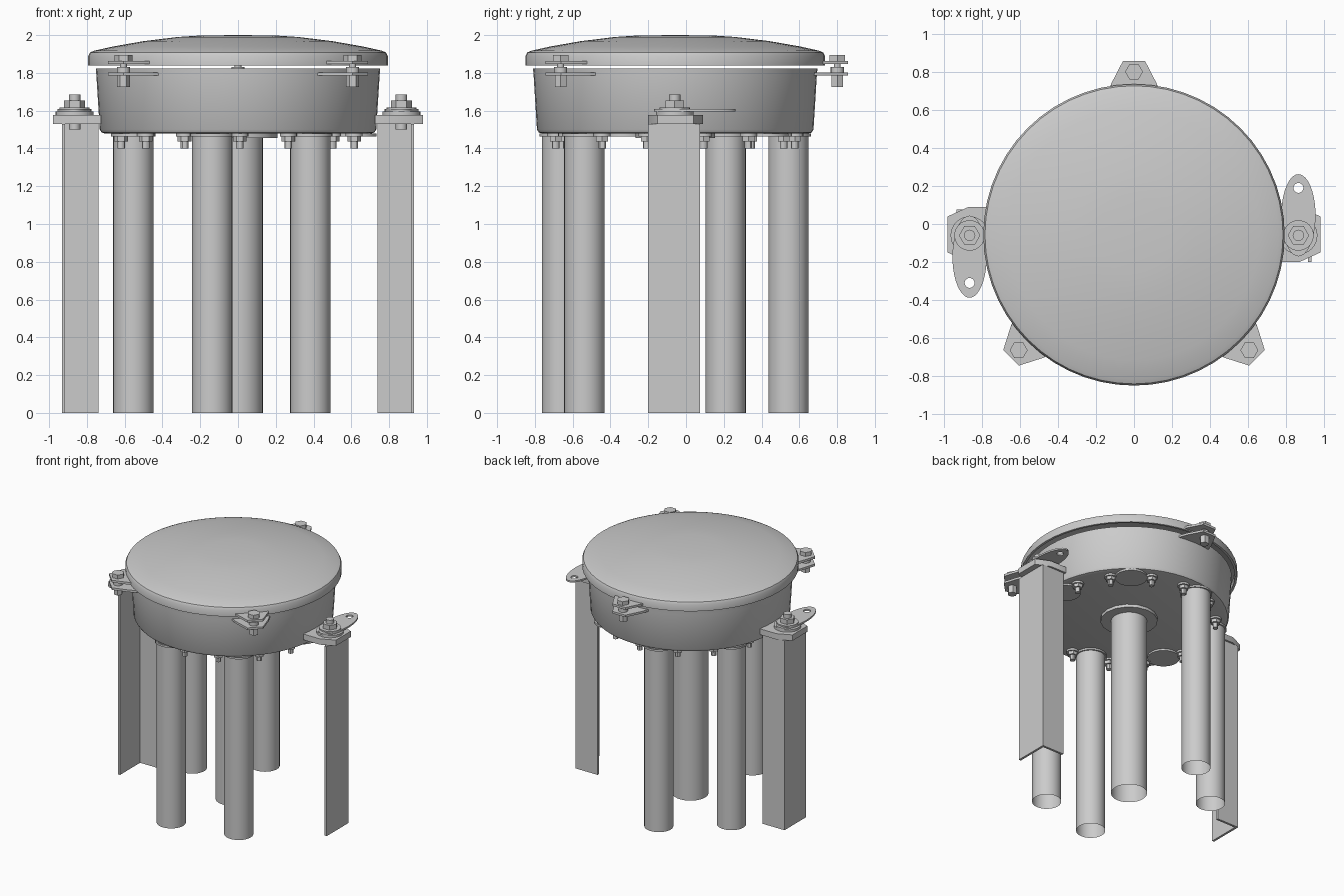
import bpy, bmesh
from math import sin, cos, pi, radians, atan2
from mathutils import Matrix, Vector

if "Cube" in bpy.data.objects:
    bpy.data.objects.remove(bpy.data.objects["Cube"])

CY = -0.057  # y of the basin axis


def finish(name, bm):
    bmesh.ops.recalc_face_normals(bm, faces=bm.faces)
    me = bpy.data.meshes.new(name)
    bm.to_mesh(me)
    bm.free()
    me.shade_smooth()
    me.set_sharp_from_angle(angle=radians(30))
    ob = bpy.data.objects.new(name, me)
    bpy.context.collection.objects.link(ob)
    return ob


def lathe(name, prof, n=32, x=0, y=CY, closed=False):
    """Revolve (radius, z) points about a vertical axis."""
    bm = bmesh.new()
    rings = []
    for r, z in prof:
        if r == 0:
            rings.append([bm.verts.new((x, y, z))] * n)
        else:
            rings.append([bm.verts.new((x + r * cos(2 * pi * i / n),
                                        y + r * sin(2 * pi * i / n), z)) for i in range(n)])
    pairs = list(zip(rings, rings[1:]))
    if closed:
        pairs.append((rings[-1], rings[0]))
    for a, b in pairs:
        for i in range(n):
            j = (i + 1) % n
            vs = list(dict.fromkeys((a[i], a[j], b[j], b[i])))
            if len(vs) > 2:
                bm.faces.new(vs)
    return finish(name, bm)


def cyl(name, x, y, r, z0, z1, n=24):
    return lathe(name, [(0, z0), (r, z0), (r, z1), (0, z1)], n, x, y)


def prism(name, pts, z0, z1, mat=Matrix()):
    """Extrude a flat outline between two heights."""
    bm = bmesh.new()
    f = bm.faces.new([bm.verts.new((px, py, z0)) for px, py in pts])
    ext = bmesh.ops.extrude_face_region(bm, geom=[f], use_keep_orig=True)
    top = [v for v in ext["geom"] if isinstance(v, bmesh.types.BMVert)]
    bmesh.ops.translate(bm, verts=top, vec=(0, 0, z1 - z0))
    bmesh.ops.transform(bm, matrix=mat, verts=bm.verts)
    return finish(name, bm)


def oval_lug(name, cx, cy, hx, hy, z0, z1):
    """Oval plate with a round hole near one end."""
    bm, n = bmesh.new(), 40
    rings = [[], [], [], []]
    for i in range(n):
        t = 2 * pi * i / n
        e = Vector((cx + 0.09 * cos(t), cy + 0.216 * sin(t)))
        h = Vector((hx, hy))
        q = h + (e - h).normalized() * 0.026
        for ring, p, z in zip(rings, (e, e, q, q), (z0, z1, z1, z0)):
            ring.append(bm.verts.new((p.x, p.y, z)))
    for k in range(4):
        a, b = rings[k], rings[(k + 1) % 4]
        for i in range(n):
            j = (i + 1) % n
            bm.faces.new((a[i], a[j], b[j], b[i]))
    return finish(name, bm)


# Domed lid and open basin, both thin shells
lathe("lid", [(0, 2.0), (0.2, 1.998), (0.32, 1.99), (0.5, 1.968), (0.66, 1.94), (0.76, 1.918),
              (0.784, 1.908), (0.793, 1.89), (0.793, 1.838), (0.775, 1.838), (0.775, 1.885),
              (0.75, 1.9), (0.5, 1.95), (0.3, 1.974), (0, 1.982)], 56)
lathe("basin", [(0, 1.478), (0.70, 1.478), (0.722, 1.484), (0.732, 1.5), (0.75, 1.79),
                (0.753, 1.822), (0.733, 1.822), (0.73, 1.79), (0.714, 1.51), (0.7, 1.498),
                (0, 1.498)], 56)

# Centre pipe with flange
lathe("centre_pipe", [(0.132, 0), (0.132, 1.478)])
lathe("centre_flange", [(0.132, 1.455), (0.21, 1.455), (0.21, 1.479), (0.132, 1.479)], 16, closed=True)

# Seven ports around the base, four carry pipes, three are blanked
for k in range(7):
    a = 2 * pi * k / 7
    c = Vector((0.615 * cos(a), CY + 0.615 * sin(a)))
    tan = Vector((-sin(a), cos(a)))
    if k in (2, 3, 5, 6):
        lathe(f"pipe_{k}", [(0.107, 0), (0.107, 1.478)], 32, c.x, c.y)
        lathe(f"port_flange_{k}", [(0.107, 1.464), (0.118, 1.464), (0.118, 1.479), (0.107, 1.479)],
              24, c.x, c.y, True)
    else:
        cyl(f"blank_cover_{k}", c.x, c.y, 0.118, 1.464, 1.479)
    for s in (-1, 1):
        p = c + tan * 0.15 * s
        cyl(f"port_washer_{k}", p.x, p.y, 0.045, 1.463, 1.479, 20)
        cyl(f"port_nut_{k}", p.x, p.y, 0.036, 1.438, 1.463, 6)
        cyl(f"port_bolt_{k}", p.x, p.y, 0.02, 1.4, 1.44, 12)

# Three lid clamps: an ear on lid and basin joined by a bolt
for k, deg in enumerate((90, 225, 315)):
    a = radians(deg)
    m = Matrix.Translation((0, CY, 0)) @ Matrix.Rotation(a, 4, 'Z')
    prism(f"lid_ear_{k}", [(0.77, -0.123), (0.795, -0.12), (0.915, -0.058),
                           (0.915, 0.058), (0.795, 0.12), (0.77, 0.123)], 1.846, 1.864, m)
    prism(f"basin_ear_{k}", [(0.735, -0.14), (0.795, -0.12), (0.915, -0.058),
                             (0.915, 0.058), (0.795, 0.12), (0.735, 0.14)], 1.786, 1.803, m)
    x, y = 0.858 * cos(a), CY + 0.858 * sin(a)
    cyl(f"clamp_head_{k}", x, y, 0.047, 1.864, 1.895, 6)
    cyl(f"clamp_shank_{k}", x, y, 0.018, 1.76, 1.87, 16)
    cyl(f"clamp_washer_{k}", x, y, 0.035, 1.803, 1.832, 16)
    cyl(f"clamp_nut_{k}", x, y, 0.035, 1.725, 1.786, 6)

# Mirrored support posts of angle section, brackets and lifting lugs
for s, side in ((-1, "left"), (1, "right")):
    mir = Matrix.Diagonal((s, 1, 1, 1))
    prism(f"{side}_post", [(0.933, -0.2), (0.933, 0.075), (0.738, 0.075), (0.738, 0.057),
                           (0.915, 0.057), (0.915, -0.2)], 0, 1.53, mir)
    prism(f"{side}_bracket", [(0.98, -0.15), (0.98, 0.04), (0.87, 0.09), (0.725, 0.09),
                              (0.725, -0.2), (0.87, -0.2)], 1.53, 1.577, mir)
    bx, by = 0.865 * s, -0.06
    oval_lug(f"{side}_lug", bx, 0.046 if s > 0 else -0.172, bx, by + 0.25 * s, 1.595, 1.608)
    cyl(f"{side}_lower_washer", bx, by, 0.1, 1.577, 1.595, 32)
    cyl(f"{side}_upper_washer", bx, by, 0.08, 1.608, 1.618, 32)
    cyl(f"{side}_nut", bx, by, 0.056, 1.618, 1.655, 6)
    cyl(f"{side}_bolt", bx, by, 0.03, 1.5, 1.686, 16)
